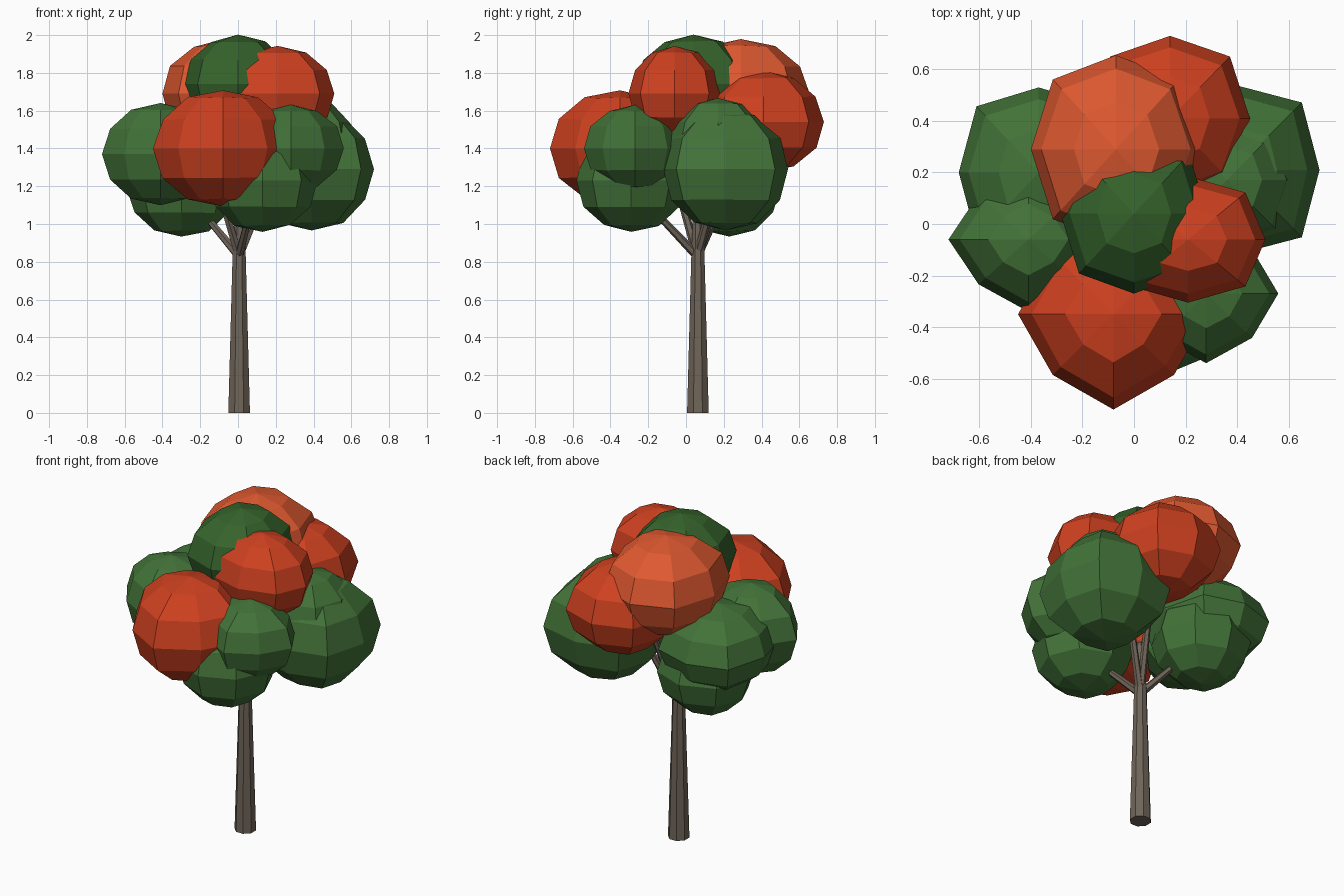
import bpy, bmesh, random
from mathutils import Vector
from math import sin, cos, pi

if "Cube" in bpy.data.objects:
    bpy.data.objects.remove(bpy.data.objects["Cube"])

random.seed(4)

def material(name, rgb):
    m = bpy.data.materials.new(name)
    m.diffuse_color = (*rgb, 1)
    m.use_nodes = True
    m.node_tree.nodes["Principled BSDF"].inputs["Base Color"].default_value = m.diffuse_color
    return m

GREEN = material("leaf_green", (0.055, 0.17, 0.040))
DARK = material("leaf_dark_green", (0.036, 0.125, 0.024))
RED = material("leaf_red", (0.62, 0.052, 0.014))
ORANGE = material("leaf_orange", (0.74, 0.10, 0.03))
BARK = material("bark", (0.16, 0.13, 0.10))

def finish(bm, name, mat):
    bmesh.ops.recalc_face_normals(bm, faces=bm.faces)
    me = bpy.data.meshes.new(name)
    bm.to_mesh(me)
    bm.free()
    me.materials.append(mat)
    ob = bpy.data.objects.new(name, me)
    bpy.context.collection.objects.link(ob)
    return ob

def clump(name, mat, centre, radii, diag=1.0):
    """Faceted leaf ball: 8 x 6 sphere, diagonal columns pulled in or out."""
    bm = bmesh.new()
    bmesh.ops.create_uvsphere(bm, u_segments=8, v_segments=6, radius=1)
    for v in bm.verts:
        flat = v.co.x ** 2 + v.co.y ** 2
        if flat > 0.01 and abs(v.co.x * v.co.y) > 0.3 * flat:
            v.co.x *= diag
            v.co.y *= diag
        v.co *= random.uniform(0.985, 1.015) if abs(v.co.z) > 0.1 else 1
        v.co = Vector(centre) + Vector(v.co[i] * radii[i] for i in range(3))
    finish(bm, name, mat)

def limb(name, points, radii, sides):
    """Tapered faceted tube along a path."""
    bm = bmesh.new()
    rings = []
    axis = (Vector(points[-1]) - Vector(points[0])).normalized()
    turn = Vector((0, 0, 1)).rotation_difference(axis)
    for p, r in zip(points, radii):
        rings.append([bm.verts.new(Vector(p) + turn @ Vector(
            (r * cos(2 * pi * (i + .5) / sides), r * sin(2 * pi * (i + .5) / sides), 0)))
            for i in range(sides)])
    for a, b in zip(rings, rings[1:]):
        for i in range(sides):
            j = (i + 1) % sides
            bm.faces.new((a[i], a[j], b[j], b[i]))
    bm.faces.new(rings[0])
    bm.faces.new(rings[-1])
    finish(bm, name, BARK)

# Trunk and branches
limb("trunk", [(.006, .063, 0), (.006, .063, .86), (.01, .063, 1.15)], [.062, .037, .025], 8)
for i, tip in enumerate([(-.17, .16, 1.04), (.06, -.15, 1.05), (.16, .16, 1.2),
                         (.08, .24, 1.36), (-.12, -.06, 1.25)]):
    limb(f"branch_{i + 1}", [(.005, .06, .83), tip], [.024, .018], 6)

# Leaf clumps: lower greens first, then reds, then the crown
clump("clump_front_red", RED, (-.08, -.35, 1.40), (.37, .37, .31), .90)
clump("clump_left", GREEN, (-.41, -.06, 1.37), (.31, .28, .27), .88)
clump("clump_back_left", GREEN, (-.37, .20, 1.35), (.31, .33, .25), 1.1)
clump("clump_back_left_low", GREEN, (-.30, .23, 1.19), (.29, .27, .26))
clump("clump_right", GREEN, (.39, .21, 1.29), (.33, .33, .325), 1.12)
clump("clump_right_upper", GREEN, (.36, .17, 1.41), (.27, .27, .26), 1.05)
clump("clump_front_low", GREEN, (.13, -.29, 1.23), (.29, .29, .275))
clump("clump_front_right", GREEN, (.28, -.27, 1.40), (.28, .27, .23), .9)
clump("clump_back_red", RED, (.14, .41, 1.54), (.31, .32, .27), 1.06)
clump("clump_back_orange", ORANGE, (-.07, .29, 1.69), (.33, .365, .29), 1.05)
clump("clump_right_red", RED, (.21, -.06, 1.69), (.30, .245, .25), 1.05)
clump("clump_crown", DARK, (0, .04, 1.74), (.285, .31, .26), 1.06)
